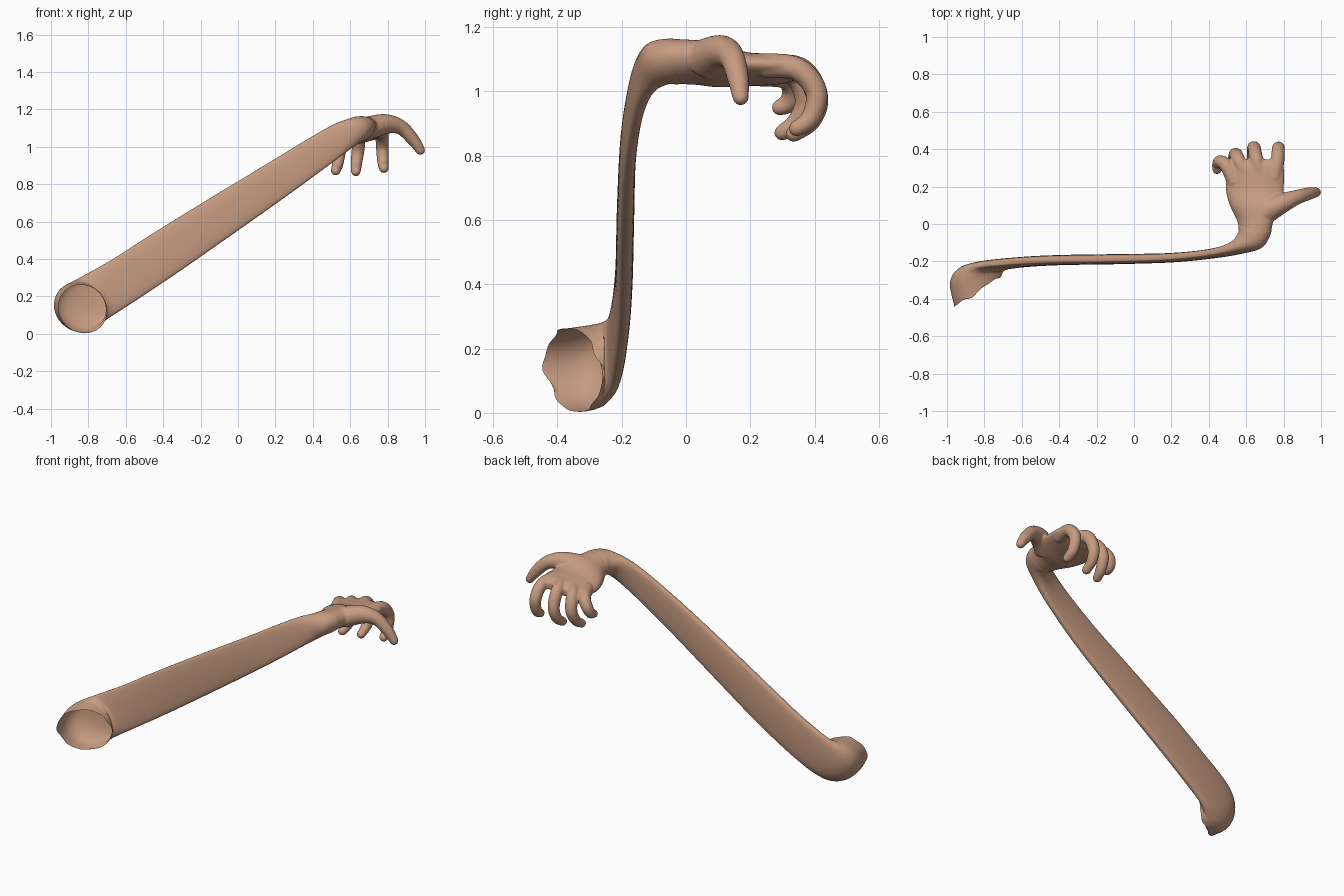
import bpy, math
from mathutils import Vector as V

if "Cube" in bpy.data.objects:
    bpy.data.objects.remove(bpy.data.objects["Cube"])

skin = bpy.data.materials.new("skin tan")
skin.diffuse_color = (0.57, 0.33, 0.22, 1)
skin.use_nodes = True
skin.node_tree.nodes["Principled BSDF"].inputs["Base Color"].default_value = skin.diffuse_color


def catmull(p0, p1, p2, p3, t):
    return 0.5 * (2 * p1 + (p2 - p0) * t + (2 * p0 - 5 * p1 + 4 * p2 - p3) * t * t
                  + (3 * p1 - p0 - 3 * p2 + p3) * t ** 3)


def smooth_rows(rows, steps):
    """Spline through rows of vectors."""
    out = []
    for i in range(len(rows) - 1):
        q = [rows[max(i - 1, 0)], rows[i], rows[i + 1], rows[min(i + 2, len(rows) - 1)]]
        for s in range(steps):
            out.append([catmull(*[r[k] for r in q], s / steps) for k in range(len(rows[0]))])
    return out + [rows[-1]]


def loft(rings, n, caps, verts, faces, flatten=False):
    """Skin elliptical rings (centre, half axis a, half axis b)."""
    base = len(verts)
    for c, a, b in rings:
        power = 1.0
        if flatten:  # thin sections get flatter faces
            power = min(1.0, max(0.5, 0.5 + (b.length / a.length - 0.25)))
        for k in range(n):
            t = 2 * math.pi * k / n
            s = math.copysign(abs(math.sin(t)) ** power, math.sin(t))
            verts.append(c + a * math.cos(t) + b * s)
    for i in range(len(rings) - 1):
        for k in range(n):
            p, q = base + i * n + k, base + i * n + (k + 1) % n
            faces.append((p, p + n, q + n, q))
    if caps:
        faces.append(tuple(base + k for k in range(n)))
        last = base + (len(rings) - 1) * n
        faces.append(tuple(last + k for k in reversed(range(n))))


def finger(points, radii, verts, faces):
    """Round tapered tube along a bent path with a domed tip."""
    rows = smooth_rows([[V(p), V((r, 0, 0))] for p, r in zip(points, radii)], 6)
    rings = []
    for i, (c, r) in enumerate(rows):
        d = (rows[min(i + 1, len(rows) - 1)][0] - rows[max(i - 1, 0)][0]).normalized()
        side = V((1, 0, 0)) if points[-1][0] < 0.9 else V((0, 1, 0))
        a = d.cross(side).normalized()
        rings.append([c, a * r.x, d.cross(a) * r.x])
    c, a, b = rings[-1]
    r = a.length
    for ang in (25, 50, 70, 85):
        s = math.radians(ang)
        rings.append([c + d * r * math.sin(s), a * math.cos(s), b * math.cos(s)])
    loft(rings, 16, True, verts, faces)


def make(name, verts, faces):
    me = bpy.data.meshes.new(name)
    me.from_pydata(verts, [], faces)
    me.materials.append(skin)
    for p in me.polygons:
        p.use_smooth = True
    ob = bpy.data.objects.new(name, me)
    bpy.context.collection.objects.link(ob)
    return ob


def up(w):
    return (-0.53 * w, 0, 0.85 * w)


# long flattened arm, bent at both ends, open at the shoulder
wrist = [
    ((.622, -.085, 1.087), up(.071), (-.055, .042, -.03)),
    ((.645, -.03, 1.093), (-.02, 0, .064), (-.085, .02, -.03)),
]
arm_rows = [
    ((-.83, -.35, .133), (-.07, -.055, .115), (-.11, -.07, -.06)),
    ((-.845, -.285, .143), (-.07, -.015, .12), (-.12, -.03, -.055)),
    ((-.82, -.247, .16), (-.07, 0, .117), (-.1, .008, -.05)),
    ((-.755, -.222, .2), (-.068, 0, .113), (-.055, .022, -.03)),
    ((-.6, -.204, .294), up(.126), (0, .027, 0)),
    ((-.4, -.193, .425), up(.124), (0, .027, 0)),
    ((-.1, -.188, .622), up(.114), (0, .027, 0)),
    ((.2, -.18, .818), up(.101), (0, .025, 0)),
    ((.42, -.158, .965), up(.09), (0, .025, 0)),
    ((.55, -.128, 1.05), up(.08), (-.02, .031, -.01)),
] + wrist + [((.645, .01, 1.09), (-.005, 0, .054), (-.084, .01, -.02))]
rings = smooth_rows([[V(x) for x in r] for r in arm_rows], 8)
verts, faces = [], []
loft(rings, 64, False, verts, faces, True)
for k in range(64):  # slightly ragged opening
    t = 2 * math.pi * k / 64
    verts[k].y += 0.007 * math.sin(5 * t) + 0.004 * math.sin(9 * t + 1)
make("arm", verts, faces)

# palm
verts, faces = [], []
palm = [wrist[1],
        ((.648, .03, 1.09), (0, 0, .066), (-.102, 0, -.022)),
        ((.65, .1, 1.083), (0, 0, .066), (-.138, 0, -.024)),
        ((.645, .18, 1.07), (0, 0, .05), (-.154, 0, -.02)),
        ((.65, .25, 1.068), (0, 0, .046), (-.154, 0, -.018)),
        ((.655, .31, 1.068), (0, 0, .04), (-.145, 0, -.016)),
        ((.66, .345, 1.065), (0, 0, .024), (-.12, 0, -.012))]
loft(smooth_rows([[V(x) for x in r] for r in palm], 6), 40, True, verts, faces)

# four curled fingers and the thumb
slim = (.04, .037, .035, .031, .026)
for pts in (
    [(.75, .24, 1.08), (.768, .345, 1.07), (.772, .405, 1.0), (.775, .39, .92), (.78, .345, .885)],
    [(.68, .24, 1.075), (.652, .355, 1.07), (.642, .408, .985), (.633, .39, .91), (.63, .335, .868)],
    [(.61, .24, 1.06), (.562, .335, 1.055), (.543, .373, .975), (.532, .345, .905), (.522, .3, .872)],
    [(.54, .22, 1.055), (.495, .31, 1.045), (.462, .333, 1.005), (.448, .32, .965), (.444, .292, .95)],
):
    finger(pts, slim, verts, faces)
finger([(.7, .06, 1.1), (.79, .11, 1.122), (.87, .143, 1.105), (.935, .162, 1.04), (.975, .17, .982)],
       (.064, .054, .04, .034, .026), verts, faces)
hand = make("hand", verts, faces)
m = hand.modifiers.new("fuse", 'REMESH')
m.mode = 'VOXEL'
m.voxel_size = 0.006
m.use_smooth_shade = True
s = hand.modifiers.new("soften", 'SMOOTH')
s.factor = 0.5
s.iterations = 8
